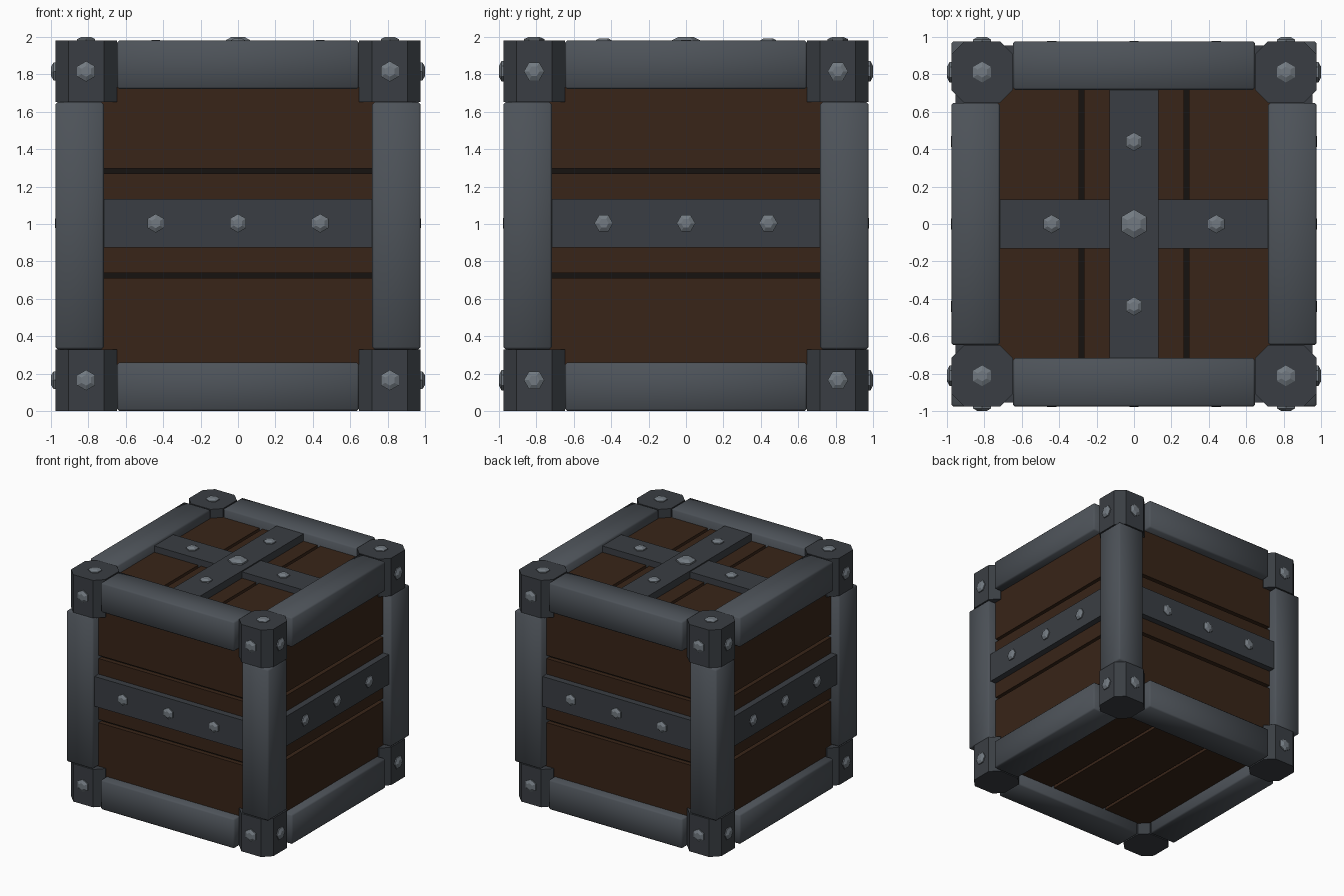
import bpy, bmesh, math
from mathutils import Matrix, Vector

if "Cube" in bpy.data.objects:
    bpy.data.objects.remove(bpy.data.objects["Cube"])

CZ = 1.004          # height of the panel centre
OUT, INN, END = 0.977, 0.717, 0.647   # frame outside, frame inside, corner block inside
MID = (OUT + END) / 2
WOOD, BAND = 0.9, 0.955               # distance of plank and strap faces from the centre
DROP = 0.027                          # lower frame sits slightly deeper


def material(name, rgb):
    m = bpy.data.materials.new(name)
    m.diffuse_color = (*rgb, 1)
    m.use_nodes = True
    m.node_tree.nodes["Principled BSDF"].inputs["Base Color"].default_value = m.diffuse_color
    return m


FRAME = material("frame_metal", (0.075, 0.086, 0.1))
DARK = material("dark_metal", (0.042, 0.048, 0.056))
BOLT = material("bolt_metal", (0.17, 0.195, 0.22))
PLANK = material("wood", (0.04, 0.018, 0.009))
CORE = material("groove", (0.008, 0.006, 0.005))


def finish(name, bm, mat, matrix=Matrix()):
    bm.transform(matrix)
    bmesh.ops.recalc_face_normals(bm, faces=bm.faces)
    me = bpy.data.meshes.new(name)
    bm.to_mesh(me)
    bm.free()
    me.materials.append(mat)
    ob = bpy.data.objects.new(name, me)
    bpy.context.collection.objects.link(ob)
    return ob


def box(name, lo, hi, mat, bevel=0, matrix=Matrix(), vertical_only=False):
    lo, hi = [Vector(map(min, lo, hi)), Vector(map(max, lo, hi))]
    bm = bmesh.new()
    bmesh.ops.create_cube(bm, size=1)
    for v in bm.verts:
        v.co = Vector((c + 0.5) * (b - a) + a for c, a, b in zip(v.co, lo, hi))
    if bevel:
        edges = [e for e in bm.edges if not vertical_only
                 or abs(e.verts[0].co.z - e.verts[1].co.z) > 0.01]
        bmesh.ops.bevel(bm, geom=edges, offset=bevel, segments=1,
                        affect='EDGES', profile=0.5)
    return finish(name, bm, mat, matrix)


def bolt(name, radius, height, matrix):
    # six-sided head: short straight collar, then a taper to a flat cap
    bm = bmesh.new()
    rings = []
    for r, z in ((radius, -0.01), (radius, height * 0.4), (radius * 0.52, height)):
        rings.append([bm.verts.new((r * math.sin(k * math.pi / 3),
                                    r * math.cos(k * math.pi / 3), z)) for k in range(6)])
    for a, b in zip(rings, rings[1:]):
        for k in range(6):
            bm.faces.new((a[k], a[(k + 1) % 6], b[(k + 1) % 6], b[k]))
    bm.faces.new(rings[-1])
    bm.faces.new(rings[0])
    return finish(name, bm, BOLT, matrix)


def side_matrix(i):
    # panel space: x across, y up, z outward; i = 0 front, 1 right, 2 back, 3 left
    return (Matrix.Translation((0, 0, CZ)) @ Matrix.Rotation(i * math.pi / 2, 4, 'Z')
            @ Matrix.Rotation(math.pi / 2, 4, 'X'))


UP = Matrix.Translation((0, 0, CZ))
DOWN = UP @ Matrix.Rotation(math.pi, 4, 'Y')
TURN = Matrix.Rotation(math.pi / 2, 4, 'Z')
SIDES = ("front", "right", "back", "left")

# dark core seen through the gaps between planks
box("inner_core", (-0.86,) * 3, (0.86,) * 3, CORE, matrix=UP)

# three planks per face
planks = [(-0.86, -0.294), (-0.266, 0.266), (0.294, 0.86)]
for i, side in enumerate(SIDES):
    for a, b in planks:
        box(side + "_plank", (-0.86, a, 0.8), (0.86, b, WOOD), PLANK, matrix=side_matrix(i))
for name, m in (("lid_plank", UP), ("floor_plank", DOWN)):
    for a, b in planks:
        box(name, (a, -0.86, 0.8), (b, 0.86, WOOD), PLANK, matrix=m)

# straps and their bolts on the four sides
for i, side in enumerate(SIDES):
    m = side_matrix(i)
    box(side + "_strap", (-0.73, -0.13, 0.85), (0.73, 0.13, BAND), DARK, matrix=m)
    spin = TURN if i % 2 else Matrix()
    for x in (-0.44, 0, 0.44):
        bolt(side + "_strap_bolt", 0.05, 0.024, m @ Matrix.Translation((x, 0, BAND)) @ spin)

# crossed straps on the lid, the lengthwise one slightly higher
box("lid_cross_strap", (-0.73, -0.13, 0.85), (0.73, 0.13, BAND), DARK, matrix=UP)
box("lid_long_strap", (-0.13, -0.73, 0.85), (0.13, 0.73, BAND + 0.009), DARK, matrix=UP)
for s in (-0.44, 0.44):
    bolt("lid_bolt", 0.05, 0.024, UP @ Matrix.Translation((s, 0, BAND)))
    bolt("lid_bolt", 0.05, 0.024, UP @ Matrix.Translation((0, s, BAND + 0.009)))
bolt("lid_centre_bolt", 0.078, 0.032, UP @ Matrix.Translation((0, 0, BAND + 0.009)))

# frame: rails, posts and chamfered corner blocks
z_lo = (CZ - OUT - DROP, CZ - INN - DROP, CZ - END - DROP)
z_hi = (CZ + OUT, CZ + INN, CZ + END)
frame = []
for i, side in enumerate(SIDES):
    r = Matrix.Rotation(i * math.pi / 2, 4, 'Z')
    for level, z in (("lower", z_lo), ("upper", z_hi)):
        frame.append(box(f"{side}_{level}_rail", (-END, -OUT, z[0]), (END, -INN, z[1]),
                         FRAME, 0.012, r))
        box(level + "_corner_block", (-OUT, -OUT, z[0]), (-END, -END, z[2]),
            DARK, 0.07, r, True)
        zc = (z[0] + z[2]) / 2 - CZ
        spin = TURN if i % 2 else Matrix()
        for x in (-MID, MID):
            bolt("corner_bolt", 0.055, 0.023,
                 side_matrix(i) @ Matrix.Translation((x, zc, OUT)) @ spin)
    frame.append(box("corner_post", (-OUT, -OUT, z_lo[2]), (-INN, -INN, z_hi[2]),
                     FRAME, 0.012, r))
    sx, sy = ((-1, -1), (1, -1), (1, 1), (-1, 1))[i]
    bolt("corner_top_bolt", 0.055, 0.019, UP @ Matrix.Translation((sx * MID, sy * MID, OUT)))

# softened edges on the frame bars
for ob in frame:
    for p in ob.data.polygons:
        p.use_smooth = True
